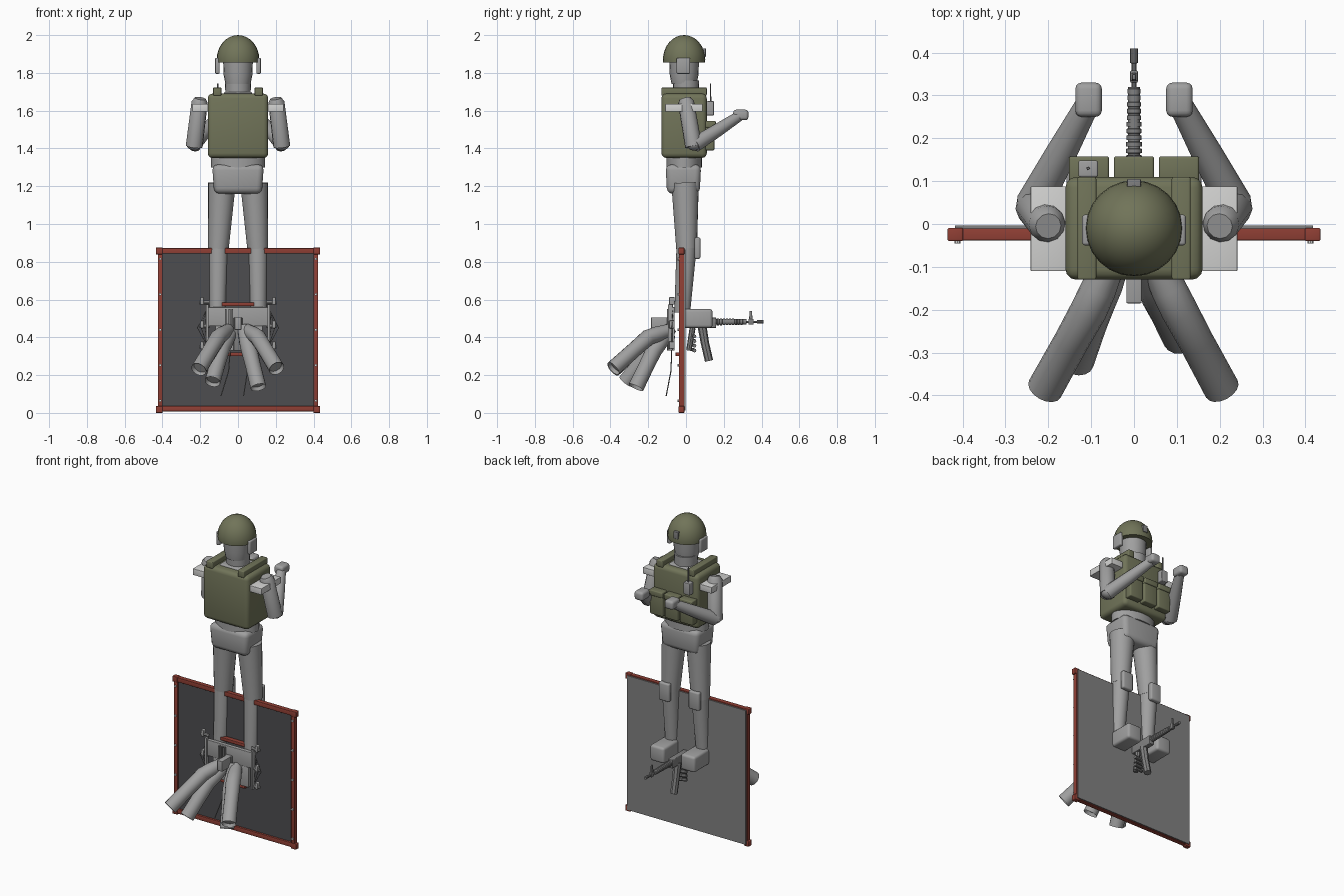
import bpy, bmesh, math
from mathutils import Vector

cube = bpy.data.objects.get("Cube")
if cube:
    bpy.data.objects.remove(cube)


def material(name, r, g, b):
    m = bpy.data.materials.new(name)
    m.use_nodes = True
    m.diffuse_color = (r, g, b, 1)
    m.node_tree.nodes["Principled BSDF"].inputs["Base Color"].default_value = (r, g, b, 1)
    return m


OLIVE = material("olive", .165, .175, .1)
GRAY = material("gray", .35, .35, .35)
LIGHT = material("light gray", .65, .65, .64)
RED = material("red", .28, .05, .035)
DARK = material("dark panel", .075, .075, .08)
MID = material("mid gray", .22, .22, .22)


def finish(name, bm, mat):
    """Turn a bmesh into a shaded object."""
    me = bpy.data.meshes.new(name)
    bm.to_mesh(me)
    bm.free()
    me.materials.append(mat)
    me.shade_smooth()
    me.set_sharp_from_angle(angle=math.radians(35))
    ob = bpy.data.objects.new(name, me)
    bpy.context.collection.objects.link(ob)
    return ob


def box(name, x, y, z, mat, bevel=0, taper=1):
    """Box from (low, high) ranges, optionally rounded or narrowed below."""
    bm = bmesh.new()
    bmesh.ops.create_cube(bm, size=1)
    for v in bm.verts:
        k = taper if v.co.z < 0 else 1
        v.co = [(r[0] + r[1]) / 2 + c * (r[1] - r[0]) * f
                for r, c, f in zip((x, y, z), v.co, (k, k, 1))]
    if bevel:
        bmesh.ops.bevel(bm, geom=bm.edges[:], offset=bevel, segments=3,
                        profile=.5, affect='EDGES')
    return finish(name, bm, mat)


def sweep(name, path, mat, sides=16, hollow=False):
    """Round limb or tube through (x, y, z, radius) stations."""
    bm = bmesh.new()
    pts = [Vector(p[:3]) for p in path]
    rings = []
    for i, p in enumerate(path):
        d = pts[min(i + 1, len(pts) - 1)] - pts[max(i - 1, 0)]
        q = d.to_track_quat('Z', 'Y')
        rings.append([bm.verts.new(pts[i] + q @ Vector((math.cos(a), math.sin(a), 0)) * p[3])
                      for a in (math.tau * k / sides for k in range(sides))])
    for a, b in zip(rings, rings[1:]):
        for k in range(sides):
            j = (k + 1) % sides
            bm.faces.new((a[k], a[j], b[j], b[k]))
    bm.faces.new(rings[0][::-1])
    end = bm.faces.new(rings[-1])
    bm.normal_update()
    if hollow:
        bmesh.ops.inset_region(bm, faces=[end], thickness=.007)
        bmesh.ops.translate(bm, verts=end.verts[:], vec=-end.normal * .02)
    return finish(name, bm, mat)


def ball(name, c, s, mat, cut=None):
    """Ellipsoid, optionally sliced flat at its bottom."""
    bm = bmesh.new()
    bmesh.ops.create_uvsphere(bm, u_segments=24, v_segments=16, radius=1)
    for v in bm.verts:
        v.co = [a + b * k for a, b, k in zip(c, v.co, s)]
    if cut is not None:
        res = bmesh.ops.bisect_plane(bm, geom=bm.verts[:] + bm.edges[:] + bm.faces[:],
                                     plane_co=(0, 0, cut), plane_no=(0, 0, 1), clear_inner=True)
        bmesh.ops.contextual_create(bm, geom=[e for e in res["geom_cut"]
                                              if isinstance(e, bmesh.types.BMEdge)])
    return finish(name, bm, mat)


def span(c, w):
    return (c - w / 2, c + w / 2)


# Head and helmet
sweep("neck", [(0, 0, 1.66, .065), (0, 0, 1.76, .07)], GRAY, 20)
sweep("head", [(0, -.01, 1.74, .066), (0, -.01, 1.79, .076), (0, -.01, 1.9, .08)], GRAY, 20)
ball("helmet", (0, -.01, 1.87), (.113, .112, .13), OLIVE, 1.855)
box("helmet_mount", span(0, .032), (.085, .105), (1.885, 1.93), MID, .003)

# Torso
box("vest", (-.16, .16), (-.13, .11), (1.35, 1.69), OLIVE, .025)
box("collar_base", (-.075, .075), (-.08, .07), (1.66, 1.7), GRAY, .01)
sweep("waist", [(0, -.01, 1.3, .1), (0, -.01, 1.36, .1)], GRAY, 24).scale = (1.42, .95, 1)
box("pelvis", (-.137, .137), (-.108, .08), (1.16, 1.315), GRAY, .03, .92)
for i, x in enumerate((-.105, 0, .105)):
    box(f"pouch_{i}", span(x, .09), (.1, .15), (1.39, 1.53), OLIVE, .006)
    box(f"pouch_flap_{i}", span(x, .094), (.1, .158), (1.51, 1.545), OLIVE, .006)
box("radio", span(-.107, .045), (.11, .148), (1.575, 1.65), GRAY, .004)
sweep("radio_antenna", [(-.107, .13, 1.64, .004), (-.107, .13, 1.745, .003)], MID, 8)

# Paired body parts
for s, side in ((1, "left"), (-1, "right")):
    box(side + "_ear_cup", span(s * .109, .024), (-.05, .022), (1.795, 1.88), GRAY, .007)
    box(side + "_vest_strap", span(s * .11, .044), (-.13, .11), (1.68, 1.722), OLIVE, .005)
    box(side + "_shoulder_pad", span(s * .2, .082), (-.11, .088), (1.595, 1.635), LIGHT, .002)
    sweep(side + "_upper_arm", [(s * .2, -.005, 1.665, .03), (s * .203, 0, 1.645, .043),
                                (s * .232, .04, 1.41, .045)], GRAY, 12)
    ball(side + "_elbow", (s * .23, .042, 1.425), (.044, .04, .036), GRAY)
    sweep(side + "_forearm", [(s * .235, .045, 1.42, .042), (s * .17, .165, 1.495, .036),
                              (s * .108, .28, 1.57, .028)], GRAY, 12)
    box(side + "_hand", span(s * .106, .062), (.25, .33), (1.55, 1.605), GRAY, .015)
    sweep(side + "_thigh", [(s * .085, -.005, 1.215, .073), (s * .104, .003, .87, .055)], GRAY, 20)
    sweep(side + "_shin", [(s * .104, .003, .88, .054), (s * .108, -.02, .53, .042)], GRAY, 20)
    box(side + "_knee_pad", span(s * .105, .075), (.045, .076), (.815, .93), GRAY, .01)
    box(side + "_boot", span(s * .108, .1), (-.02, .14), (.45, .55), GRAY, .015)

# Screen panel with its frame
box("panel_front", (-.41, .41), (-.025, -.012), (.02, .86), DARK)
box("panel_back", (-.418, .418), (-.012, -.003), (.012, .865), MID)
for z, name in ((.022, "bottom"), (.858, "top")):
    box(name + "_rail", (-.42, .42), (-.038, -.01), span(z, .028), RED, .002)
for s, side in ((1, "left"), (-1, "right")):
    box(side + "_rail", span(s * .412, .024), (-.038, -.01), (.02, .86), RED, .002)
    for z, level in ((.018, "bottom"), (.857, "top")):
        box(f"{side}_{level}_corner", span(s * .417, .036), (-.04, -.009), span(z, .036), RED, .004)
    for i in range(5):
        z = .065 + i * .1875
        sweep(f"{side}_stud_{i}", [(s * .412, -.036, z, .007), (s * .412, -.046, z, .007)], LIGHT, 8)
box("upper_handle", (-.085, .085), (-.055, -.025), (.565, .585), RED, .003)
box("lower_handle", (-.085, .085), (-.055, -.025), (.3, .32), RED, .003)

# Carrying mount in front of the panel
box("mount_plate", (-.165, .17), (-.085, -.06), (.46, .56), GRAY, .003)
box("mount_lower_plate", (-.12, .13), (-.08, -.06), (.33, .46), GRAY, .003)
box("mount_block", span(0, .036), (-.185, -.07), (.44, .505), GRAY, .003)
box("mount_spine", span(0, .045), (-.1, -.07), (.33, .505), MID, .003)
for x in (-.065, -.045, -.03):
    box("mount_rib", span(x, .008), (-.1, -.08), (.4, .55), MID)
for s, side in ((1, "left"), (-1, "right")):
    box(side + "_mount_post", span(s * .163, .014), (-.095, -.07), (.33, .575), GRAY, .002)
    for z in (.35, .46, .585):
        sweep(side + "_clamp", [(s * .15, -.075, z, .01), (s * .205, -.075, z, .01)], GRAY, 8)
        box(side + "_clamp_knob", span(s * .19, .02), (-.09, -.06), span(z + .008, .04), GRAY, .004)
    for i in range(3):
        x = s * (.175 + .02 * i)
        sweep(side + "_cord", [(s * .17, -.07, .54, .002), (x, -.075, .45, .002),
                               (s * .16, -.075, .35, .002)], MID, 5)
    sweep(side + "_loose_cord", [(s * .04, -.075, .35, .003), (s * .05, -.08, .22, .003),
                                 (s * .06 - .03, -.105, .09, .003)], MID, 5)

# Four drooping open tubes: start, bend and end
tubes = (("right_outer", (-.05, -.08, .44), (-.105, -.2, .4), (-.208, -.385, .23)),
         ("right_inner", (-.04, -.08, .42), (-.085, -.18, .34), (-.135, -.32, .165)),
         ("left_inner", (.03, -.08, .45), (.06, -.17, .33), (.108, -.265, .135)),
         ("left_outer", (.045, -.08, .44), (.105, -.2, .4), (.205, -.385, .235)))
for name, a, b, c in tubes:
    a, b, c = map(Vector, (a, b, c))
    sweep(name + "_tube", [(*a, .033), (*a.lerp(b, .6), .042), (*b, .043),
                           (*b.lerp(c, .4), .041), (*c, .042)], GRAY, 16, True)

# Rifle pointing backward between the boots
box("rifle_receiver", span(0, .034), (0, .16), (.45, .505), MID, .004)
ribs = []
for i in range(11):
    y = .15 + i * .0155
    ribs += [(0, y, .482, .019 - i * .0004), (0, y + .01, .482, .019 - i * .0004),
             (0, y + .011, .482, .014), (0, y + .015, .482, .014)]
sweep("rifle_handguard", ribs, MID, 12)
sweep("rifle_barrel", [(0, .31, .482, .006), (0, .375, .482, .006), (0, .376, .482, .009),
                       (0, .41, .482, .009)], MID, 10)
box("rifle_front_sight", span(0, .008), (.337, .349), (.475, .54), MID, .002, 1.8)
box("rifle_sight_base", span(0, .018), (.33, .358), (.468, .497), MID, .003)
sweep("rifle_magazine", [(0, .085, .46, .024), (0, .1, .37, .022), (0, .122, .275, .022)], MID, 8)
sweep("rifle_grip", [(0, .035, .45, .016), (0, .015, .33, .014)], MID, 8)
for i in range(4):
    sweep(f"grip_finger_{i}", [(-.03, .035, .41 - i * .025, .01), (.03, .045, .405 - i * .025, .01)],
          MID, 8)
